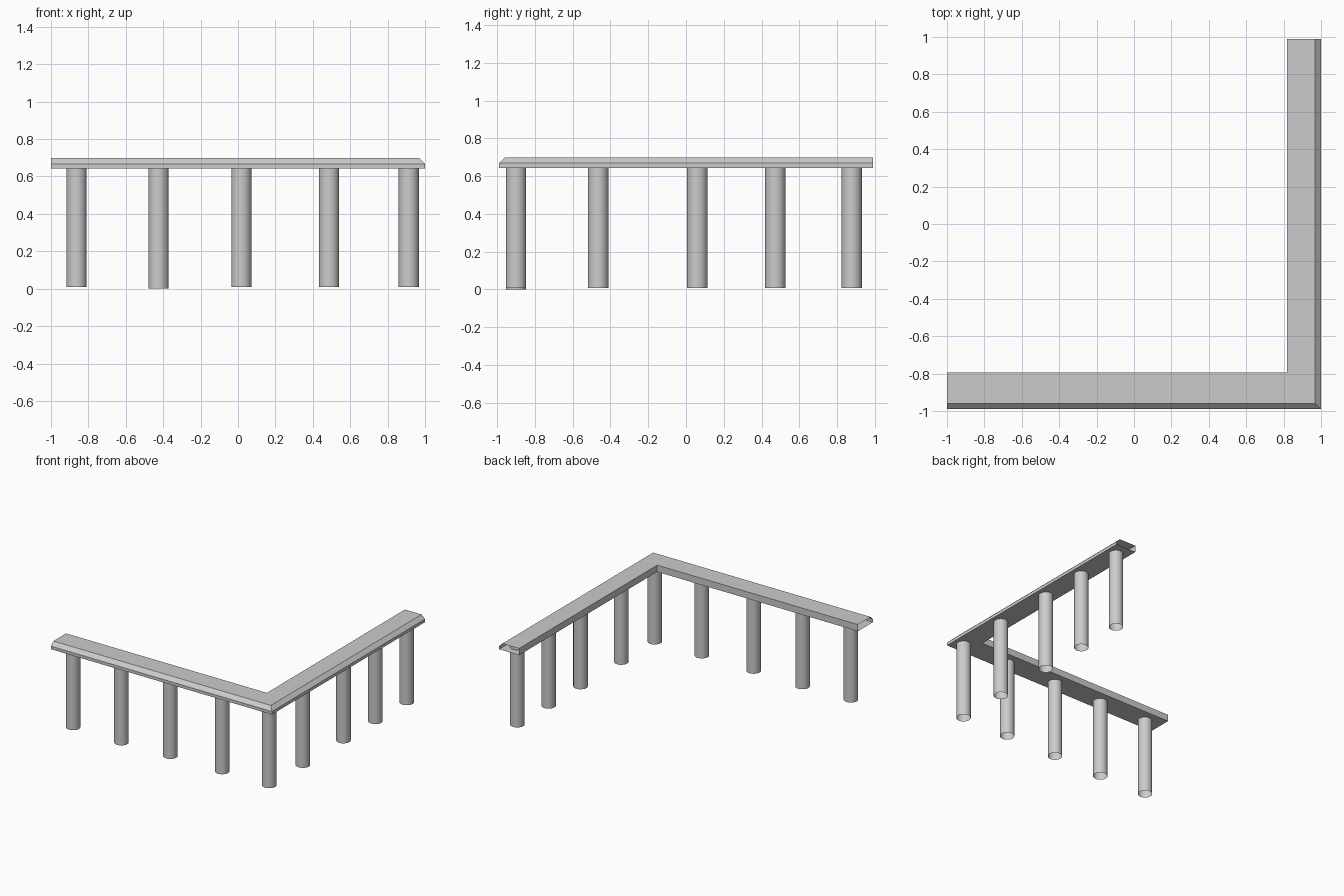
import bpy, bmesh
from mathutils import Matrix

if "Cube" in bpy.data.objects:
    bpy.data.objects.remove(bpy.data.objects["Cube"])


def finish(bm, name, smooth=False):
    mesh = bpy.data.meshes.new(name)
    bm.to_mesh(mesh)
    bm.free()
    obj = bpy.data.objects.new(name, mesh)
    bpy.context.collection.objects.link(obj)
    if smooth:
        for p in mesh.polygons:
            p.use_smooth = True
    return obj


# Hollow L-shaped top beam, mitred at the corner, open at both ends.
# Each profile point: inset from front edge, inset from right edge, height
profile = [(0, 0, 0.643), (0, 0, 0.668), (0.031, 0.031, 0.698),
           (0.195, 0.182, 0.698), (0.195, 0.182, 0.643)]
bm = bmesh.new()
rows = []
for dy, dx, z in profile:
    y, x = -0.99 + dy, 1.0 - dx
    rows.append([bm.verts.new(p) for p in ((-1, y, z), (x, y, z), (x, 0.99, z))])
for j, a in enumerate(rows):
    b = rows[(j + 1) % len(rows)]
    for i in range(2):
        bm.faces.new((a[i], a[i + 1], b[i + 1], b[i]))
finish(bm, "top_beam")


# Round open tubes reaching up into the beam
def pillar(name, x, y, base=0.008, top=0.685, radius=0.054):
    bm = bmesh.new()
    bmesh.ops.create_cone(bm, cap_ends=False, segments=32, radius1=radius,
                          radius2=radius, depth=top - base,
                          matrix=Matrix.Translation((x, y, (top + base) / 2)))
    finish(bm, name, smooth=True)


# Front row, including the corner pillar
for i, x in enumerate((-0.863, -0.425, 0.018, 0.487, 0.913)):
    pillar(f"front_pillar_{i + 1}", x, -0.90, base=0.0 if i == 1 else 0.008)

# Right row
for i, y in enumerate((-0.465, 0.06, 0.473, 0.878)):
    pillar(f"right_pillar_{i + 1}", 0.913, y)
